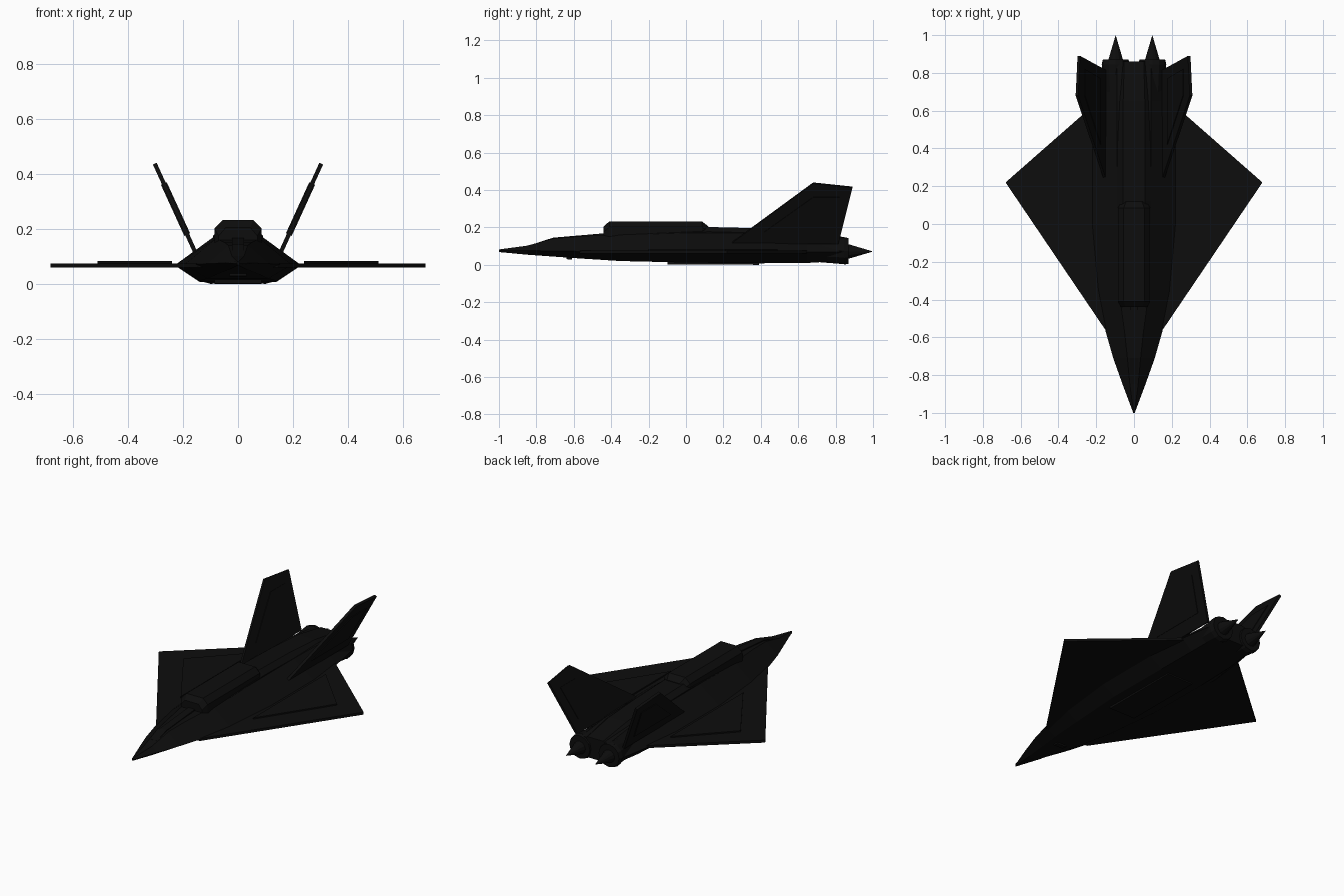
import bpy, bmesh, math
from mathutils import Vector

if "Cube" in bpy.data.objects:
    bpy.data.objects.remove(bpy.data.objects["Cube"])

black = bpy.data.materials.new("matt_black")
black.diffuse_color = (0.004, 0.004, 0.004, 1)
black.use_nodes = True
black.node_tree.nodes["Principled BSDF"].inputs["Base Color"].default_value = black.diffuse_color


def finish(name, bm):
    bmesh.ops.recalc_face_normals(bm, faces=bm.faces)
    me = bpy.data.meshes.new(name)
    bm.to_mesh(me)
    bm.free()
    ob = bpy.data.objects.new(name, me)
    bpy.context.collection.objects.link(ob)
    me.materials.append(black)
    return ob


def mirror(ob):
    m = ob.modifiers.new("mirror", "MIRROR")
    m.use_axis = (True, False, False)
    m.use_mirror_merge = False
    return ob


def loft(name, stations):
    """stations: (y, right-side outline [(x, z), ...] from bottom to top)"""
    bm = bmesh.new()
    rings = []
    for y, half in stations:
        pts = half + [(-x, z) for x, z in reversed(half)]
        rings.append([bm.verts.new((x, y, z)) for x, z in pts])
    n = len(rings[0])
    for a, b in zip(rings, rings[1:]):
        for i in range(n):
            j = (i + 1) % n
            bm.faces.new((a[i], a[j], b[j], b[i]))
    bm.faces.new(rings[0])
    bm.faces.new(rings[-1])
    return finish(name, bm)


def plate(name, pts, normal, thick):
    """flat polygon thickened evenly to both sides along the normal"""
    bm = bmesh.new()
    d = Vector(normal).normalized() * thick / 2
    a = [bm.verts.new(Vector(p) - d) for p in pts]
    b = [bm.verts.new(Vector(p) + d) for p in pts]
    n = len(pts)
    bm.faces.new(a)
    bm.faces.new(b)
    for i in range(n):
        j = (i + 1) % n
        bm.faces.new((a[i], a[j], b[j], b[i]))
    return finish(name, bm)


def cone(name, x, y0, y1, z, r0, r1, seg):
    bm = bmesh.new()
    bmesh.ops.create_cone(bm, cap_ends=True, segments=seg, radius1=r0,
                          radius2=r1, depth=y1 - y0)
    ob = finish(name, bm)
    ob.rotation_euler = (-math.pi / 2, 0, 0)
    ob.location = (x, (y0 + y1) / 2, z)
    return ob


# Faceted fuselage: y, bottom width/height, chine width/height, shoulder width/height
body = [(-1.00, .002, .068, .004, .075, .002, .082),
        (-0.85, .030, .054, .060, .076, .022, .102),
        (-0.71, .055, .044, .110, .074, .035, .140),
        (-0.57, .080, .034, .150, .072, .050, .152),
        (-0.35, .110, .020, .195, .070, .080, .165),
        (0.00, .140, .012, .230, .068, .090, .170),
        (0.40, .140, .008, .230, .068, .090, .170),
        (0.65, .135, .010, .200, .068, .090, .165),
        (0.86, .120, .022, .165, .070, .090, .140)]
loft("fuselage", [(y, [(a, b), (c, d), (e, f)]) for y, a, b, c, d, e, f in body])

# Raised spine and canopy
loft("spine", [(y, [(w, .10), (w, z - .025), (w * .65, z)]) for y, w, z in
               ((-.44, .070, .172), (-.20, .088, .190), (.12, .090, .202),
                (.40, .088, .195), (.65, .088, .180), (.86, .080, .145))])
loft("canopy", [(y, [(w, .15), (w, z - .03), (w * .64, z)]) for y, w, z in
                ((-.44, .070, .205), (-.41, .086, .232), (.085, .086, .232),
                 (.12, .065, .205))])
loft("nose_strip", [(y, [(.022, z - .03), (.022, z)]) for y, z in
                    ((-.80, .116), (-.71, .145), (-.44, .168))])

# Wings with raised skin panels
mirror(plate("wing", [(.10, -.57, .068), (.145, -.57, .068), (.68, .22, .068),
                      (.27, .58, .068), (.15, .685, .068), (.10, .685, .068)],
             (0, 0, 1), .015))
mirror(plate("wing_panel", [(.24, -.20, .078), (.51, .21, .078), (.24, .49, .078)],
             (0, 0, 1), .010))

# Canted tail fins; every corner lies on one tilted plane
def on_fin(y, z):
    return (.155 + (z - .115) * .457, y, z)

fin_normal = (1, 0, -.457)
mirror(plate("tail_fin", [on_fin(.24, .115), on_fin(.68, .437), on_fin(.89, .415),
                          on_fin(.815, .115)], fin_normal, .015))
mirror(plate("fin_panel", [on_fin(.42, .18), on_fin(.68, .365), on_fin(.82, .365),
                           on_fin(.77, .18)], fin_normal, .023))

# Twin engines with pointed exhaust cones
for side, s in (("left", -1), ("right", 1)):
    cone(side + "_nozzle", s * .097, .70, .85, .075, .060, .072, 12)
    cone(side + "_nozzle_rim", s * .097, .845, .87, .074, .074, .068, 12)
    cone(side + "_exhaust_cone", s * .097, .865, 1.0, .071, .040, 0, 12)

# Belly bay door and sensor
plate("bay_door", [(-.085, -.10, .008), (.085, -.10, .008), (.085, .39, .006),
                   (-.085, .39, .006)], (0, 0, 1), .012)
plate("belly_sensor", [(-.03, -.64, .036), (.03, -.64, .036), (.03, -.61, .034),
                       (-.03, -.61, .034)], (0, 0, 1), .012)
